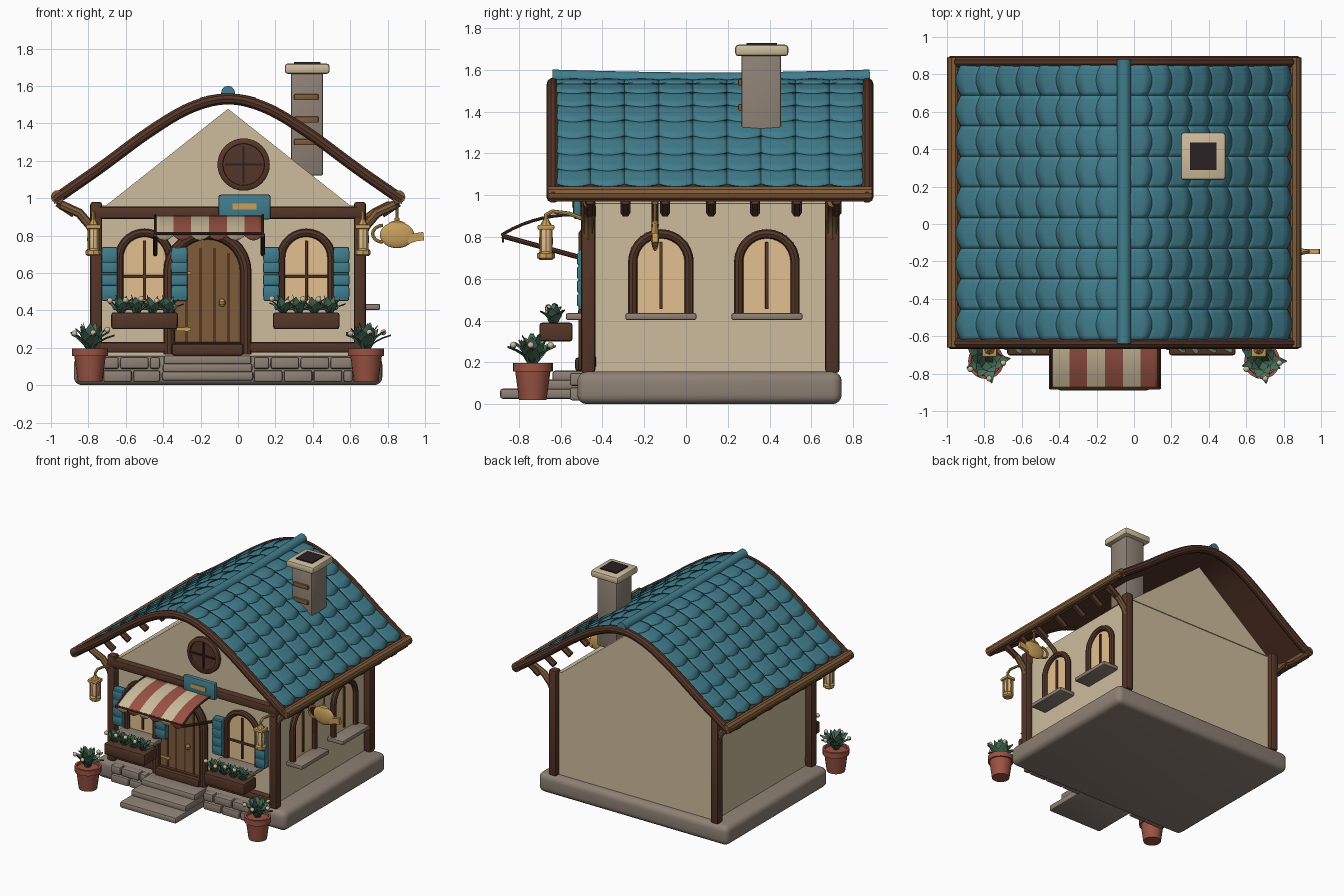
import bpy, bmesh, math, random
from math import sin, cos, pi
from mathutils import Matrix, Vector

random.seed(4)
if "Cube" in bpy.data.objects:
    bpy.data.objects.remove(bpy.data.objects["Cube"])
CX = -0.053  # centre line of the house


def material(name, *rgb):
    m = bpy.data.materials.new(name)
    m.use_nodes = True
    col = [(c / 255) ** 2.2 for c in rgb] + [1]
    m.diffuse_color = col
    m.node_tree.nodes["Principled BSDF"].inputs["Base Color"].default_value = col
    return m


TEAL = material("teal", 67, 125, 140)
DARK = material("dark wood", 86, 57, 44)
WOOD = material("mid wood", 126, 92, 60)
CREAM = material("cream", 204, 187, 155)
STONE = material("stone", 141, 128, 116)
GOLD = material("gold", 200, 158, 90)
GLOW = material("window glow", 226, 191, 143)
CLAY = material("terracotta", 153, 84, 69)
GREEN = material("leaf green", 77, 114, 92)
BLACK = material("soot", 46, 38, 41)


def finish(ob, *mats):
    for m in mats:
        ob.data.materials.append(m)
    bpy.ops.object.select_all(action='DESELECT')
    ob.select_set(True)
    bpy.context.view_layer.objects.active = ob
    if ob.type == 'CURVE':
        bpy.ops.object.convert(target='MESH')
    bpy.ops.object.shade_smooth_by_angle(angle=math.radians(35))
    return ob


def link(name, data):
    ob = bpy.data.objects.new(name, data)
    bpy.context.collection.objects.link(ob)
    return ob


def from_bm(name, bm, *mats):
    me = bpy.data.meshes.new(name)
    bm.to_mesh(me)
    bm.free()
    return finish(link(name, me), *mats)


def box(name, x, y, z, mat, bevel=0.008, seg=2):
    """Box given as three (min, max) ranges."""
    bm = bmesh.new()
    bmesh.ops.create_cube(bm, size=1)
    for v in bm.verts:
        v.co = [(a + b) / 2 + c * (b - a) for (a, b), c in zip((x, y, z), v.co)]
    if bevel:
        bmesh.ops.bevel(bm, geom=bm.edges[:], offset=bevel, segments=seg, affect='EDGES', profile=0.5)
    return from_bm(name, bm, mat)


def tube(name, pts, r, mat, sides=2):
    cu = bpy.data.curves.new(name, 'CURVE')
    cu.dimensions = '3D'
    cu.bevel_depth, cu.bevel_resolution, cu.use_fill_caps = r, sides, True
    sp = cu.splines.new('POLY')
    sp.points.add(len(pts) - 1)
    for p, q in zip(sp.points, pts):
        p.co = (*q, 1)
    return finish(link(name, cu), mat)


def prism(name, outline, y0, y1, mat):
    """Extrude an (x, z) outline along y."""
    bm = bmesh.new()
    f = bm.faces.new([bm.verts.new((x, y0, z)) for x, z in outline])
    new = bmesh.ops.extrude_face_region(bm, geom=[f])["geom"]
    bmesh.ops.translate(bm, vec=(0, y1 - y0, 0), verts=[g for g in new if isinstance(g, bmesh.types.BMVert)])
    bmesh.ops.recalc_face_normals(bm, faces=bm.faces)
    return from_bm(name, bm, mat)


def lathe(name, profile, loc, mat, sides=20):
    bm = bmesh.new()
    rings = [[bm.verts.new((r * cos(2 * pi * i / sides), r * sin(2 * pi * i / sides), z))
              for i in range(sides)] for r, z in profile]
    for a, b in zip(rings, rings[1:]):
        for i in range(sides):
            k = (i + 1) % sides
            bm.faces.new((a[i], a[k], b[k], b[i]))
    bm.faces.new(rings[0][::-1])
    bm.faces.new(rings[-1])
    ob = from_bm(name, bm, mat)
    ob.location = loc
    return ob


def arch(hw, z0, top, n=14):
    arc = [(-hw * cos(pi * i / n), top - hw + hw * sin(pi * i / n)) for i in range(n + 1)]
    return [(-hw, z0)] + arc + [(hw, z0)]


# roof profile: height as a smooth function of distance from the ridge
RIDGE = [(-0.2, 1.484), (0, 1.531), (0.2, 1.484), (0.42, 1.355), (0.69, 1.157), (0.94, 0.982), (1.2, 0.79)]


def roof_z(u):
    u = abs(u)
    i = max(k for k in range(1, 5) if RIDGE[k][0] <= u)
    (xa, a), (xb, b), (xc, c), (xd, d) = RIDGE[i - 1:i + 3]
    t, w = (u - xb) / (xc - xb), xc - xb
    m0, m1 = (c - a) / (xc - xa) * w, (d - b) / (xd - xb) * w
    return (2*t**3 - 3*t*t + 1) * b + (t**3 - 2*t*t + t) * m0 + (3*t*t - 2*t**3) * c + (t**3 - t*t) * m1


def plant(name, loc, size, leaves, blooms, squash=1):
    """Tuft of broad arching blades with small round flowers."""
    bm = bmesh.new()
    for k in range(leaves):
        a, lean = k * 2.4 + random.random() * 0.4, 1 - 0.75 * k / leaves
        out = Vector((cos(a), sin(a), 0))
        side = Vector((-sin(a), cos(a), 0))
        rows = []
        for j in range(5):
            t = j / 4
            c = out * size * lean * t * (0.55 + 0.3 * t)
            c.z = size * (1.2 - 0.45 * lean) * (t - 0.3 * lean * t * t)
            c.y *= squash
            w = side * size * 0.24 * sin(pi * (0.2 + 0.78 * t))
            rows.append([bm.verts.new(p) for p in (c - w, c - Vector((0, 0, 0.06 * size)), c + w)])
        for p, q in zip(rows, rows[1:]):
            for i in (0, 1):
                bm.faces.new((p[i], p[i + 1], q[i + 1], q[i]))
    for k in range(blooms):
        a = k * 1.3 + 3.6
        p = (cos(a) * size * 0.6, sin(a) * size * 0.6 * squash, size * random.uniform(0.55, 0.75))
        n = bmesh.ops.create_icosphere(bm, subdivisions=2, radius=0.016, matrix=Matrix.Translation(p))
        for f in {f for v in n["verts"] for f in v.link_faces}:
            f.material_index = 1
    from_bm(name, bm, GREEN, CREAM).location = loc


# foundation, walls and gable
box("foundation", (CX - 0.825, CX + 0.825), (-0.52, 0.745), (0, 0.155), STONE, 0.045, 4)
box("walls", (CX - 0.68, CX + 0.68), (-0.45, 0.69), (0.14, 0.96), CREAM, 0)
prism("gable", [(CX - 0.66, 0.955), (CX + 0.66, 0.955), (CX, 1.478)], -0.455, 0.697, CREAM)
for s in (-1, 1):
    for y in (-0.468, 0.7):
        x = CX + s * 0.705
        box("corner_post", (x - 0.032, x + 0.032), (y - 0.034, y + 0.034), (0.15, 0.98), DARK, 0.014)
        tube("eave_brace", [(x + s * d, y, z) for d, z in ((0, 0.77), (0.03, 0.85), (0.09, 0.92), (0.19, 0.965))], 0.025, WOOD)
box("top_beam", (CX - 0.73, CX + 0.73), (-0.505, -0.43), (0.89, 0.955), DARK, 0.012)
box("bottom_beam", (CX - 0.7, CX + 0.7), (-0.5, -0.43), (0.175, 0.23), DARK, 0.01)

# front stonework and steps
for row in range(2):
    for start, end in ((-0.72, -0.41), (0.085, 0.62)):
        x = start
        while x < end - 0.03:
            nx = min(end, x + (0.09 if row and x == start else 0.16))
            box("foundation_stone", (x, nx - 0.008), (-0.555, -0.48), (0.018 + row * 0.07, 0.08 + row * 0.07), STONE, 0.01)
            x = nx
for y, z0, z1, w in ((-0.89, 0.025, 0.075, 0.245), (-0.76, 0.066, 0.118, 0.24), (-0.64, 0.105, 0.16, 0.235)):
    box("step", (-0.163 - w, -0.163 + w), (y, -0.48), (z0, z1), STONE, 0.014)

# roof shell, tiles, edge beams
us = [-0.93 + 1.86 * i / 40 for i in range(41)]
prism("roof_shell", [(CX + u, roof_z(u) + 0.015) for u in us] + [(CX + u, roof_z(u) - 0.02) for u in us[::-1]], -0.63, 0.86, DARK)
bm = bmesh.new()
ROWS, COLS, N = 8, 9, 8
for s in (-1, 1):
    for r in range(ROWS):
        for c in range(COLS):
            g = []
            for i in range(N + 1):
                t, line = i / N, []
                for j in range(4):
                    u = 0.012 + 0.107 * (r + j * 0.35) + 0.026 * sin(pi * t) * j / 3
                    h = 0.022 + 0.006 * sin(pi * t) + 0.002 * j
                    line.append(bm.verts.new((CX + s * u, -0.62 + (c + t) * 1.47 / COLS, roof_z(u) + h)))
                g.append(line)
            for i in range(N):
                for j in range(3):
                    q = (g[i][j], g[i][j + 1], g[i + 1][j + 1], g[i + 1][j])
                    bm.faces.new(q if s > 0 else q[::-1])
tiles = from_bm("roof_tiles", bm, TEAL)
tiles.modifiers.new("thickness", 'SOLIDIFY').thickness = 0.008
tube("ridge_cap", [(CX, -0.64 + 1.52 * i / 8, 1.564 - 0.014 * sin(pi * i / 8)) for i in range(9)], 0.037, TEAL, 4)
for y in (-0.636, 0.866):
    tube("barge_board", [(CX + u, y, roof_z(u)) for u in us], 0.031, DARK, 3)
for s in (-1, 1):
    x = CX + s * 0.912
    tube("eave_beam", [(x, -0.66, 1.007), (x, 0.89, 1.007)], 0.036, WOOD, 3)
    for y in (-0.46, -0.29, -0.1, 0.12, 0.33, 0.53, 0.72):
        tube("rafter_end", [(x, y, 0.975), (x - s * 0.09, y, 0.915)], 0.024, DARK, 1)

# chimney
box("chimney", (0.283, 0.455), (0.265, 0.455), (1.12, 1.69), STONE, 0.012)
box("chimney_cap", (0.25, 0.49), (0.235, 0.49), (1.665, 1.72), CREAM, 0.016)
box("chimney_flue", (0.3, 0.442), (0.29, 0.435), (1.7, 1.728), BLACK, 0)
for z in (1.3, 1.42, 1.54):
    box("chimney_brick", (0.3, 0.43), (0.25, 0.28), (z - 0.016, z + 0.016), WOOD, 0.005)


# windows, built facing the front and then placed on a wall
def window(loc, turn, crossbar):
    parts = [prism("window_glass", arch(0.135, 0.42, 0.805), -0.012, 0.02, GLOW),
             tube("window_frame", [(x, -0.02, z) for x, z in arch(0.135, 0.42, 0.81)], 0.022, DARK),
             box("window_bar", (-0.008, 0.008), (-0.024, 0), (0.45, 0.77), DARK, 0.003),
             box("window_sill", (-0.17, 0.17), (-0.125, 0.02), (0.398, 0.43), STONE, 0.008)]
    if crossbar:
        parts.append(box("window_crossbar", (-0.12, 0.12), (-0.024, 0), (0.567, 0.583), DARK, 0.003))
    for p in parts:
        p.matrix_world = Matrix.Translation(loc) @ Matrix.Rotation(turn, 4, 'Z')


for y in (-0.12, 0.387):
    window((CX + 0.688, y, 0.005), pi / 2, False)
for wx in (-0.5, 0.365):
    window((wx, -0.45, 0.005), 0, True)
    for s in (-1, 1):
        x = wx + s * 0.187
        box("shutter", (x - 0.042, x + 0.042), (-0.515, -0.46), (0.45, 0.74), TEAL, 0.01)
        for k in range(4):
            z = 0.497 + k * 0.066
            box("shutter_slat", (x - 0.043, x + 0.043), (-0.521, -0.5), (z - 0.029, z + 0.029), TEAL, 0.006)
    # flower box
    box("flower_box", (wx - 0.178, wx + 0.178), (-0.702, -0.542), (0.3, 0.39), DARK, 0.014)
    for k in range(4):
        plant("box_flowers", (wx - 0.125 + k * 0.083, -0.635, 0.38), 0.11, 10, 1, 0.8)

# round gable window
disc = lathe("round_window", [(0.14, 0), (0.14, 0.03), (0.125, 0.04), (0.112, 0.04), (0.11, 0.025)], (0.03, -0.445, 1.18), DARK, 32)
disc.rotation_euler.x = pi / 2
for w, h in ((0.1, 0.006), (0.006, 0.1)):
    box("round_window_bar", (0.03 - w, 0.03 + w), (-0.478, -0.468), (1.18 - h, 1.18 + h), BLACK, 0)

# door
DX = -0.163
prism("door", [(DX + x, z) for x, z in arch(0.185, 0.17, 0.79)], -0.48, -0.44, WOOD)
tube("door_frame", [(DX + x, -0.485, z) for x, z in arch(0.205, 0.165, 0.81)], 0.031, DARK, 3)
for k in (-1.5, -0.5, 0.5, 1.5):
    box("door_plank_gap", (DX + k * 0.075 - 0.007, DX + k * 0.075 + 0.007), (-0.484, -0.476), (0.22, 0.745 - abs(k) * 0.025), DARK, 0)
box("door_sill", (DX - 0.19, DX + 0.19), (-0.53, -0.44), (0.16, 0.222), DARK, 0.01)
lathe("door_knob", [(0.008, -0.02), (0.017, -0.008), (0.017, 0.008), (0.008, 0.02)], (-0.085, -0.5, 0.44), GOLD, 10)
for z in (0.3, 0.6):
    box("door_hinge", (-0.33, -0.25), (-0.489, -0.478), (z - 0.009, z + 0.009), GOLD, 0)

# striped awning with scalloped front edge
path = [(-0.5 - 0.375 * t / 8, 0.908 - 0.093 * (t / 8) ** 2.4) for t in range(9)]
STRIPES = 6
bm = bmesh.new()
for k in range(STRIPES):
    for i in range(4):
        cols = []
        for d in (0, 1):
            x = -0.44 + 0.57 * (k + (i + d) / 4) / STRIPES
            drop = (-0.88, 0.8 - 0.026 * sin(pi * (i + d) / 4))
            cols.append([bm.verts.new((x, y, z)) for y, z in path + [drop]])
        for j in range(9):
            f = bm.faces.new((cols[0][j], cols[0][j + 1], cols[1][j + 1], cols[1][j]))
            f.material_index = k % 2
bmesh.ops.remove_doubles(bm, verts=bm.verts, dist=0.0005)
awn = from_bm("awning", bm, CREAM, CLAY)
awn.modifiers.new("thickness", 'SOLIDIFY').thickness = 0.008
tube("awning_bar", [(-0.45, -0.878, 0.812), (0.138, -0.878, 0.812)], 0.008, DARK)
for x in (-0.443, 0.133):
    tube("awning_strut", [(x, -0.88, 0.805), (x, -0.5, 0.7)], 0.012, DARK)
    tube("awning_side", [(x, y, z) for y, z in path], 0.007, DARK)

# sign plate
box("sign", (-0.105, 0.175), (-0.54, -0.5), (0.885, 1.02), TEAL, 0.014)
box("sign_plaque", (-0.03, 0.1), (-0.545, -0.538), (0.94, 0.972), GOLD, 0)

# lanterns and potted plants on both sides
for s in (-1, 1):
    x = CX + s * 0.72
    tube("lantern_arm", [(x, -0.49, 0.885), (x, -0.56, 0.912), (x, -0.64, 0.922), (x, -0.67, 0.905), (x, -0.67, 0.87)], 0.01, GOLD)
    box("lantern_cap", (x - 0.04, x + 0.04), (-0.71, -0.63), (0.835, 0.858), GOLD, 0.006)
    lathe("lantern_top", [(0.032, 0.85), (0.012, 0.885)], (x, -0.67, 0), GOLD, 8)
    lathe("lantern_glass", [(0.028, 0.72), (0.034, 0.78), (0.028, 0.84)], (x, -0.67, 0), GLOW, 8)
    lathe("lantern_base", [(0.03, 0.69), (0.042, 0.7), (0.042, 0.72), (0.03, 0.73)], (x, -0.67, 0), GOLD, 8)
    for k in range(4):
        a = pi / 4 + k * pi / 2
        px, py = x + 0.036 * cos(a), -0.67 + 0.036 * sin(a)
        tube("lantern_rib", [(px, py, 0.71), (px, py, 0.84)], 0.006, GOLD, 1)
    x = CX + s * 0.738
    lathe("flower_pot", [(0.066, 0.02), (0.084, 0.155), (0.096, 0.155), (0.096, 0.197), (0.08, 0.197), (0.078, 0.18)], (x, -0.733, 0), CLAY)
    plant("pot_plant", (x, -0.735, 0.19), 0.155, 18, 4)

# hanging teapot emblem on the right wall
TY = -0.148
tube("teapot_bracket", [(0.62, TY, 0.82), (0.66, TY, 0.88), (0.73, TY, 0.93), (0.8, TY, 0.965), (0.86, TY, 0.97)], 0.017, WOOD)
tube("teapot_hook", [(0.85, TY, 0.97), (0.85, TY, 0.88)], 0.007, GOLD)
bm = bmesh.new()
bmesh.ops.create_uvsphere(bm, u_segments=20, v_segments=12, radius=1, matrix=Matrix.Diagonal((0.092, 0.02, 0.07, 1)))
from_bm("teapot_body", bm, GOLD).location = (0.85, TY, 0.803)
lathe("teapot_lid", [(0.045, 0), (0.04, 0.012), (0.012, 0.02), (0.013, 0.035)], (0.85, TY, 0.86), GOLD, 12).scale.y = 0.4
prism("teapot_spout", [(0.91, 0.755), (0.955, 0.77), (0.995, 0.775), (0.99, 0.82), (0.96, 0.815), (0.91, 0.805)], TY - 0.013, TY + 0.013, GOLD)
tube("teapot_handle", [(0.775 - 0.055 * sin(pi * i / 8), TY, 0.81 + 0.045 * cos(pi * i / 8)) for i in range(9)], 0.009, GOLD)
